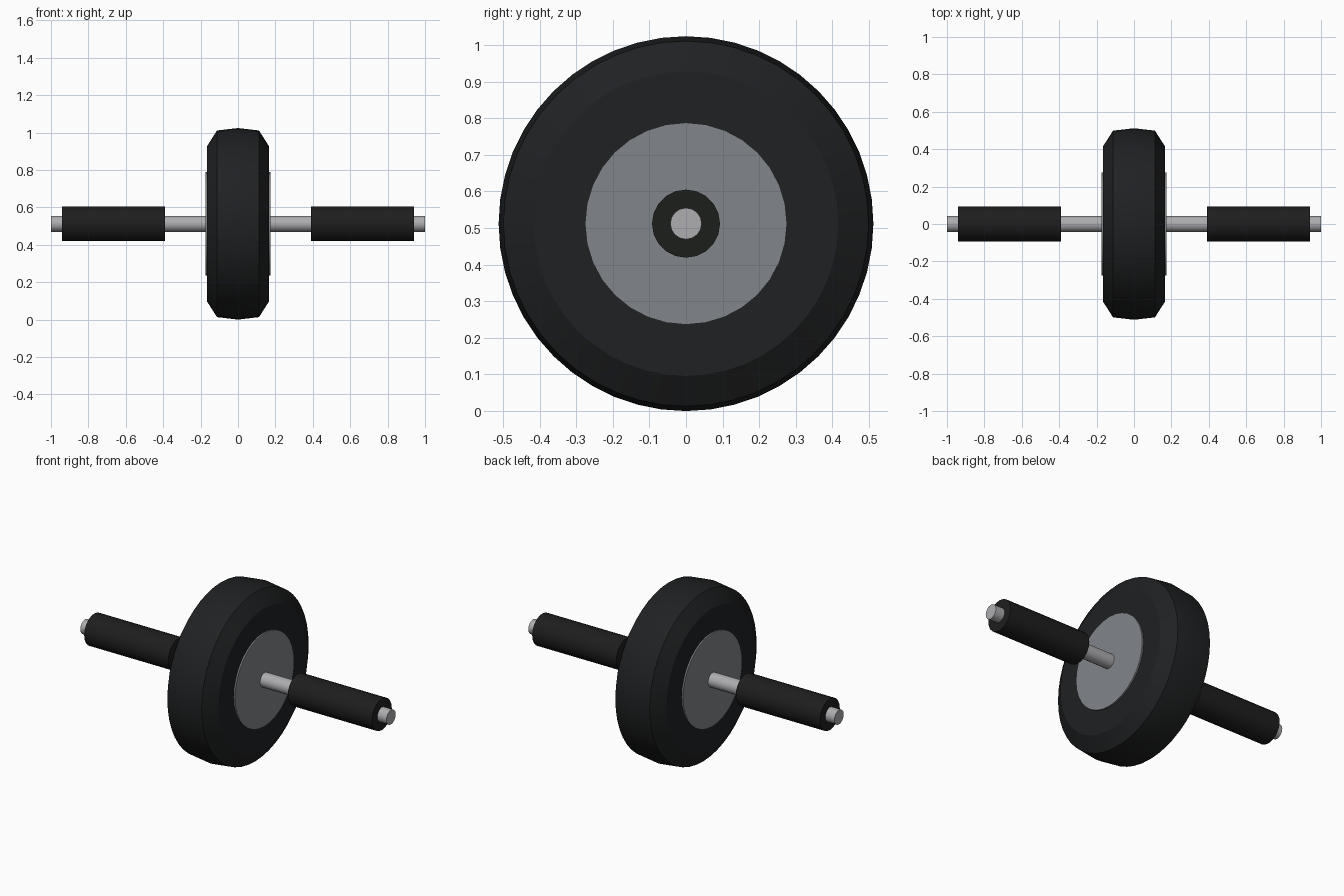
import bpy, bmesh, math

if "Cube" in bpy.data.objects:
    bpy.data.objects.remove(bpy.data.objects["Cube"])

CENTRE_Z = 0.512


def material(name, rgb):
    m = bpy.data.materials.new(name)
    m.diffuse_color = (*rgb, 1)
    m.use_nodes = True
    m.node_tree.nodes["Principled BSDF"].inputs["Base Color"].default_value = m.diffuse_color
    return m


rubber = material("rubber", (0.014, 0.015, 0.016))
foam = material("foam", (0.012, 0.013, 0.012))
plate = material("plate", (0.22, 0.235, 0.255))
steel = material("steel", (0.42, 0.42, 0.44))


def lathe(name, profile, sides, mat):
    """Revolve (x, radius) points around the axle and cap both ends."""
    bm = bmesh.new()
    rings = []
    for x, r in profile:
        angles = [2 * math.pi * i / sides for i in range(sides)]
        rings.append([bm.verts.new((x, r * math.sin(a), r * math.cos(a))) for a in angles])
    for a, b in zip(rings, rings[1:]):
        for i in range(sides):
            j = (i + 1) % sides
            bm.faces.new((a[i], a[j], b[j], b[i]))
    bm.faces.new(rings[0])
    bm.faces.new(rings[-1])
    bmesh.ops.recalc_face_normals(bm, faces=bm.faces)
    me = bpy.data.meshes.new(name)
    bm.to_mesh(me)
    bm.free()
    me.materials.append(mat)
    ob = bpy.data.objects.new(name, me)
    ob.location.z = CENTRE_Z
    bpy.context.collection.objects.link(ob)
    bpy.ops.object.select_all(action='DESELECT')
    ob.select_set(True)
    bpy.context.view_layer.objects.active = ob
    bpy.ops.object.shade_smooth_by_angle(angle=math.radians(30))
    return ob


# Tyre with chamfered shoulders and a slightly crowned tread
half = [(0.165, 0.416), (0.112, 0.499), (0.0, 0.512)]
lathe("tyre", [(-x, r) for x, r in half] + half[-2::-1], 48, rubber)

# Hub plate standing slightly proud of both tyre walls
lathe("hub_plate", [(-0.174, 0.276), (0.174, 0.276)], 32, plate)

# Axle running through everything
lathe("axle", [(-1.0, 0.043), (1.0, 0.043)], 16, steel)

# Foam grips on both sides
for side, s in (("left", -1), ("right", 1)):
    lathe(side + "_grip", [(s * 0.39, 0.093), (s * 0.94, 0.093)], 20, foam)
